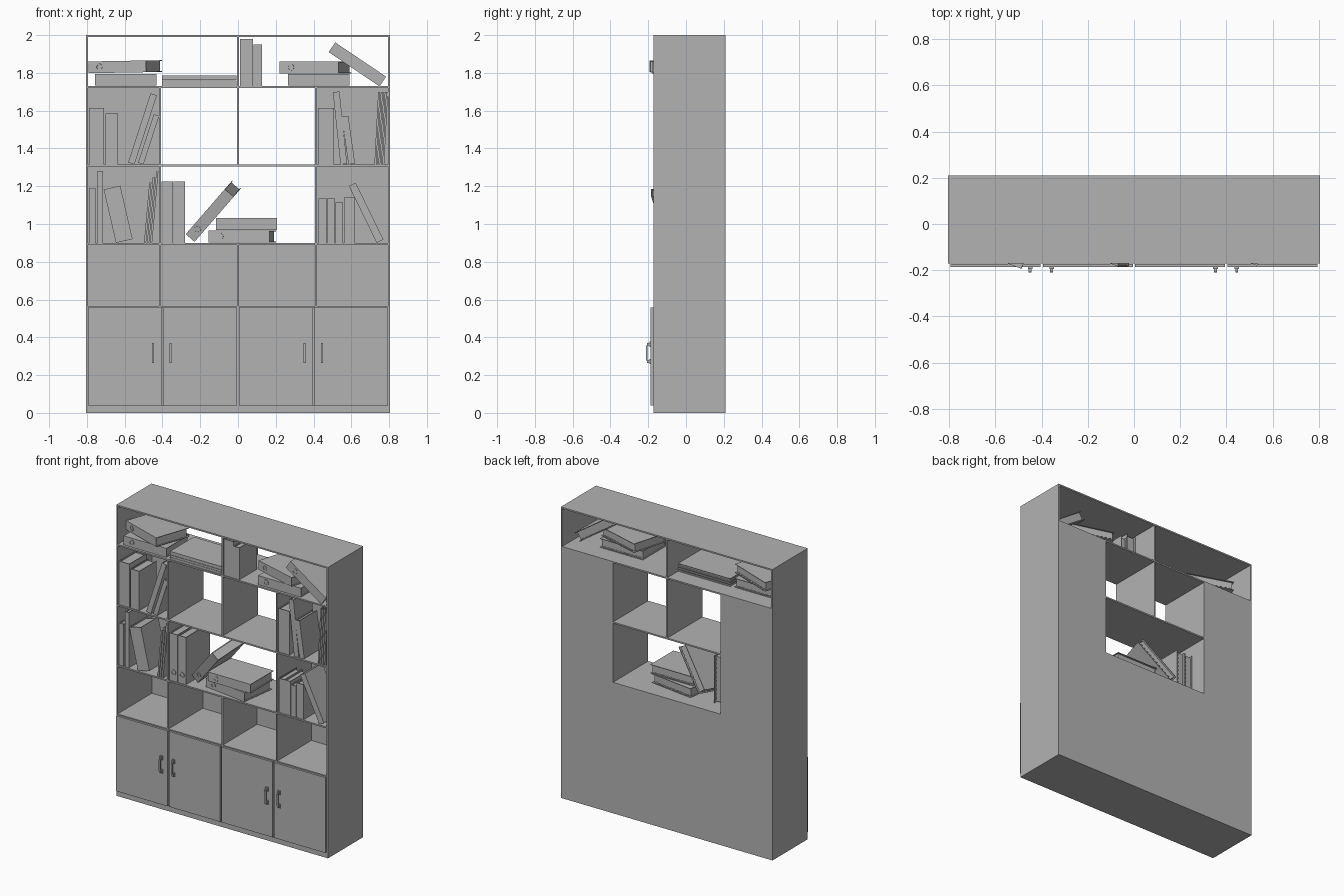
import bpy, bmesh, math
from mathutils import Matrix, Vector

cube = bpy.data.objects.get("Cube")
if cube:
    bpy.data.objects.remove(cube)

grey = bpy.data.materials.new("plain grey")
grey.use_nodes = True
COLOUR = (0.45, 0.45, 0.45, 1)
grey.diffuse_color = COLOUR
grey.node_tree.nodes["Principled BSDF"].inputs["Base Color"].default_value = COLOUR


def finish(name, bm, matrix=Matrix()):
    mesh = bpy.data.meshes.new(name)
    bm.to_mesh(mesh)
    bm.free()
    mesh.materials.append(grey)
    obj = bpy.data.objects.new(name, mesh)
    obj.matrix_world = matrix
    bpy.context.collection.objects.link(obj)
    return obj


def add_box(bm, x, y, z):
    """Box from three (low, high) ranges."""
    size = Matrix.Diagonal((x[1] - x[0], y[1] - y[0], z[1] - z[0], 1))
    mid = Matrix.Translation([(r[0] + r[1]) / 2 for r in (x, y, z)])
    bmesh.ops.create_cube(bm, size=1, matrix=mid @ size)


def box(name, x, y, z):
    bm = bmesh.new()
    add_box(bm, x, y, z)
    return finish(name, bm)


# Cabinet carcass
W, H, T = 0.805, 2.0, 0.01
FRONT, BACK = -0.172, 0.21
COL = 0.413
LEVELS = [0.04, 0.565, 0.9, 1.315, 1.73]
depth = (FRONT, BACK)
inner = (-W + T, W - T)

for side, s in (("right", -1), ("left", 1)):
    box(side + "_side", sorted((s * W, s * (W - T))), depth, (0, H))
    box(side + "_divider", (s * COL - T / 2, s * COL + T / 2), depth, (LEVELS[0], LEVELS[4] - T))
    box(side + "_back_panel", sorted((s * COL, s * (W - T))), (BACK - T, BACK), (LEVELS[2] - T, LEVELS[4]))
box("top_board", inner, depth, (H - T, H))
box("plinth", inner, depth, (0, LEVELS[0]))
for i, z in enumerate(LEVELS[1:]):
    box("shelf_%d" % (i + 1), inner, depth, (z - T, z))
box("lower_back_panel", inner, (BACK - T, BACK), (LEVELS[0], LEVELS[2] - T))
for name, z in (("lower", (LEVELS[0], LEVELS[2] - T)), ("upper", (LEVELS[3], H - T))):
    box(name + "_middle_divider", (-T / 2, T / 2), depth, z)

# Doors with bow handles
for i in range(4):
    x0 = -0.8 + i * 0.4
    box("door_%d" % (i + 1), (x0 + 0.005, x0 + 0.395), (-0.187, FRONT - 0.001), (0.04, 0.558))
for i, x in enumerate((-0.45, -0.357, 0.353, 0.445)):
    bm = bmesh.new()
    for z in (0.272, 0.363):
        add_box(bm, (x - 0.01, x + 0.01), (-0.194, -0.187), (z - 0.014, z + 0.014))
        add_box(bm, (x - 0.006, x + 0.006), (-0.206, -0.19), (z - 0.007, z + 0.007))
    add_box(bm, (x - 0.006, x + 0.006), (-0.211, -0.203), (0.278, 0.357))
    finish("handle_%d" % (i + 1), bm)


def volume(name, x, z, length, thick, angle=0.0, yaw=0.0, y=-0.165, deep=0.26, binder=False):
    """Book or binder: spine faces the front, length runs along the angle."""
    bm = bmesh.new()
    h, t, c = length / 2, thick / 2, min(0.004, thick / 5)
    for s in (-1, 1):
        add_box(bm, (-h, h), (0, deep), sorted((s * t, s * (t - c))))
    add_box(bm, (-h, h), (0, c), (-t + c, t - c))
    add_box(bm, (-h + 0.008, h - 0.008), (c, deep - 0.012), (-t + c, t - c))
    if binder:
        # Index tabs on the paper edge
        for k in range(10):
            tx = -h + 0.03 + k * (length - 0.06) / 9
            add_box(bm, (tx - 0.006, tx + 0.006), (deep - 0.012, deep + 0.004), (-t + c, -t + 2 * c))
        # Finger ring on the spine
        rings = []
        for radius, front in ((0.019, -0.003), (0.019, 0.001), (0.012, 0.001), (0.012, -0.003)):
            rings.append([bm.verts.new((-h + 0.06 + radius * math.cos(a), front, radius * math.sin(a)))
                          for a in (k * math.tau / 16 for k in range(16))])
        for r in range(4):
            a, b = rings[r], rings[(r + 1) % 4]
            for k in range(16):
                n = (k + 1) % 16
                bm.faces.new((a[k], a[n], b[n], b[k]))
        bmesh.ops.recalc_face_normals(bm, faces=bm.faces)
    turn = Matrix.Rotation(-math.radians(angle), 4, 'Y') @ Matrix.Rotation(math.radians(yaw), 4, 'Z')
    return finish(name, bm, Matrix.Translation((x, y, z)) @ turn)


def standing(name, shelf, x, thick, length, lean=0.0, **kw):
    """Volume on its end; x is the middle of its foot, lean is towards +x."""
    a = math.radians(lean)
    z = LEVELS[shelf] + abs(math.sin(a)) * thick / 2 + math.cos(a) * length / 2
    volume(name, x + math.sin(a) * length / 2, z, length, thick, 90 - lean, **kw)


# Standing and leaning books: shelf, foot x, thickness, length, lean
BOOKS = [
    (4, 0.045, 0.07, 0.25, 0), (4, 0.104, 0.044, 0.22, 0),
    (3, -0.75, 0.08, 0.30, 0), (3, -0.668, 0.065, 0.27, 0),
    (3, -0.565, 0.035, 0.385, 18), (3, -0.515, 0.03, 0.27, 18),
    (3, 0.465, 0.085, 0.30, 0), (3, 0.56, 0.035, 0.385, -6), (3, 0.602, 0.035, 0.255, -8),
    (2, -0.772, 0.036, 0.29, 0), (2, -0.73, 0.03, 0.38, 0), (2, -0.602, 0.09, 0.29, -13),
    (2, 0.447, 0.042, 0.235, 0), (2, 0.492, 0.042, 0.235, 0),
    (2, 0.537, 0.04, 0.215, 0), (2, 0.588, 0.055, 0.24, 0), (2, 0.752, 0.04, 0.335, -26),
]
for i, spec in enumerate(BOOKS):
    standing("book_%d" % (i + 1), *spec, deep=0.19)
for i in range(4):
    standing("right_thin_book_%d" % (i + 1), 3, 0.727 + i * 0.014, 0.01, 0.385, 3, deep=0.21)
for i in range(3):
    standing("left_thin_book_%d" % (i + 1), 2, -0.492 + i * 0.016, 0.011, 0.32 + i * 0.03, 5, deep=0.21)

# Flat books on the top shelf
for i, (z, thick) in enumerate(((1.738, 0.015), (1.754, 0.014), (1.774, 0.022))):
    volume("flat_book_%d" % (i + 1), -0.205, z, 0.395, thick)

# Standing binders
for i, x in enumerate((-0.375, -0.311)):
    standing("standing_binder_%d" % (i + 1), 2, x, 0.06, 0.325, binder=True)

# Stacked and leaning binders: x, z, angle, yaw, y
BINDERS = [
    (-0.595, 1.764, 0, 0, -0.16), (-0.64, 1.832, 1, -20, -0.138),
    (0.428, 1.764, 0, 0, -0.16), (0.377, 1.829, 0, -16, -0.135), (0.632, 1.845, -34, 0, -0.165),
    (0.005, 0.934, 0, -8, -0.145), (0.045, 1.0, 0, 0, -0.16), (-0.15, 1.045, 49, -14, -0.145),
]
for i, (x, z, angle, yaw, y) in enumerate(BINDERS):
    volume("binder_%d" % (i + 1), x, z, 0.325, 0.062, angle, yaw, y, 0.25, True)
